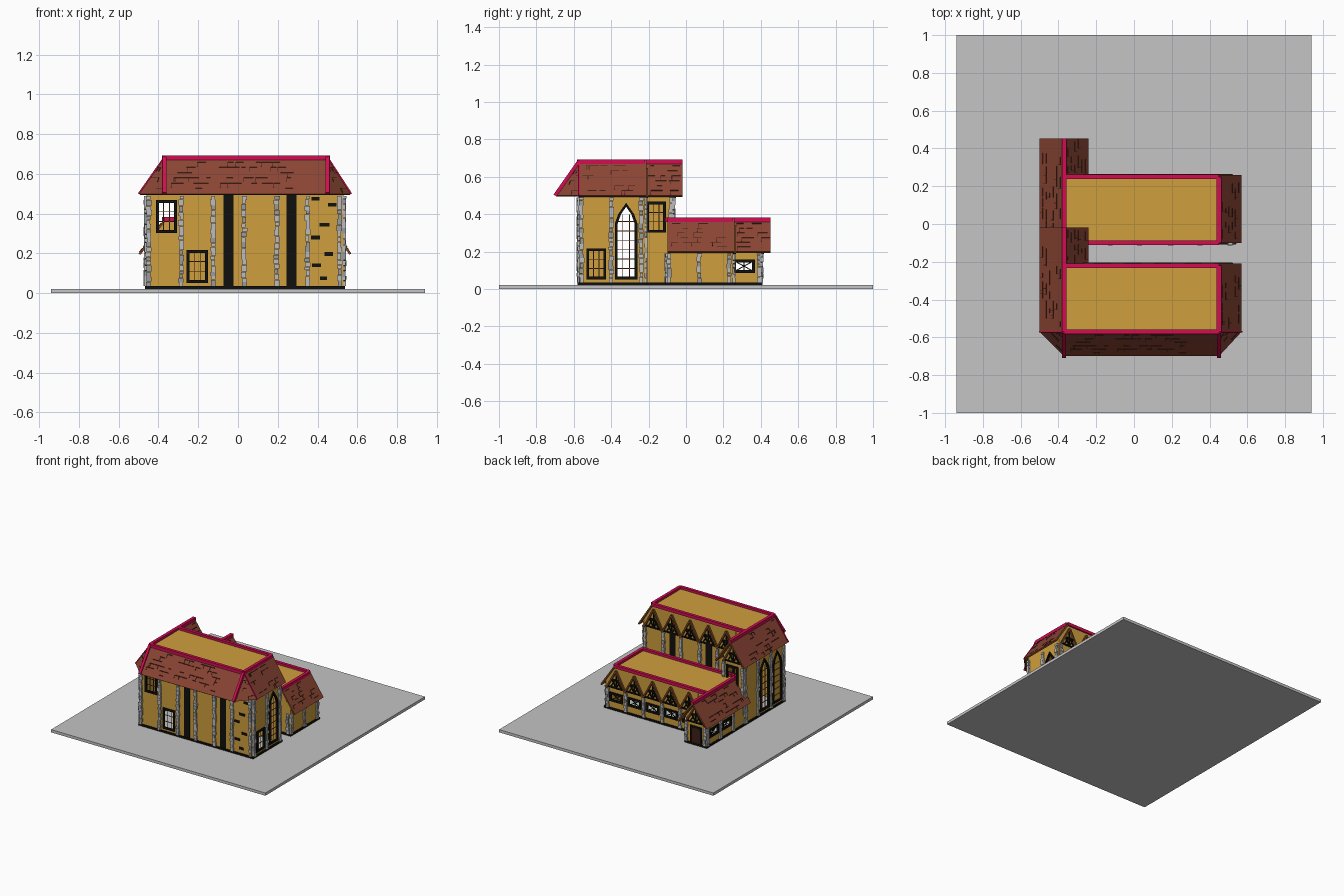
import bpy, bmesh, random
from mathutils import Matrix, Vector

if "Cube" in bpy.data.objects:
    bpy.data.objects.remove(bpy.data.objects["Cube"])
random.seed(4)

def srgb(c):
    return c / 12.92 if c < 0.04 else ((c + 0.055) / 1.055) ** 2.4

def material(name, r, g, b):
    m = bpy.data.materials.new(name)
    m.diffuse_color = (srgb(r), srgb(g), srgb(b), 1)
    m.use_nodes = True
    m.node_tree.nodes["Principled BSDF"].inputs["Base Color"].default_value = m.diffuse_color
    return m

OCHRE = material("ochre plaster", .81, .62, .24)
BROWN = material("brown roof tile", .54, .27, .20)
DARK = material("dark tile joint", .24, .12, .09)
CRIMSON = material("crimson ridge", .82, .05, .32)
STONE = material("light stone", .74, .74, .74)
SLATE = material("grey stone", .60, .61, .62)
GROUND = material("grey base", .77, .77, .77)
BLACK = material("black timber", .06, .06, .05)
WOOD = material("brown wood", .48, .28, .13)

def finish(name, bm, mats):
    me = bpy.data.meshes.new(name)
    bm.to_mesh(me)
    bm.free()
    for m in mats:
        me.materials.append(m)
    ob = bpy.data.objects.new(name, me)
    bpy.context.collection.objects.link(ob)
    return ob

# Batches collect many small boxes of one colour into one object
batches = {}
def box(batch, mat, centre, size, rot=None):
    bm = batches.setdefault(batch, (bmesh.new(), mat))[0]
    M = Matrix.Translation(centre) @ (rot or Matrix()) @ Matrix.Diagonal((*size, 1))
    bmesh.ops.create_cube(bm, size=1, matrix=M)

def beam(batch, mat, p, q, w, h=None):
    p, q = Vector(p), Vector(q)
    rot = (q - p).to_track_quat('X', 'Z').to_matrix().to_4x4()
    box(batch, mat, (p + q) / 2, ((q - p).length, w, h or w), rot)

# A wall side: sign of horizontal axis, horizontal direction, outward normal
SIDES = {"front": (1, Vector((1, 0, 0)), Vector((0, -1, 0))),
         "back": (-1, Vector((-1, 0, 0)), Vector((0, 1, 0))),
         "right": (1, Vector((0, 1, 0)), Vector((1, 0, 0))),
         "left": (-1, Vector((0, -1, 0)), Vector((-1, 0, 0)))}

def at(side, pos, u, z, out=0):
    s, h, n = SIDES[side]
    return h * (s * u) + Vector((0, 0, z)) + n * (out + pos * (n.x + n.y))

def panel(name, side, pos, loops, depth, mat, out=0.0):
    """Upright flat plate; the loops after the first are holes."""
    s, h, n = SIDES[side]
    cu = bpy.data.curves.new(name, 'CURVE')
    cu.dimensions, cu.fill_mode, cu.extrude = '2D', 'BOTH', depth / 2
    for loop in loops:
        sp = cu.splines.new('POLY')
        sp.points.add(len(loop) - 1)
        for pt, (u, z) in zip(sp.points, loop):
            pt.co = (s * u, z, 0, 1)
        sp.use_cyclic_u = True
    tmp = bpy.data.objects.new(name, cu)
    bpy.context.collection.objects.link(tmp)
    dg = bpy.context.evaluated_depsgraph_get()
    me = bpy.data.meshes.new_from_object(tmp.evaluated_get(dg))
    bpy.data.objects.remove(tmp)
    o = at(side, pos, 0, 0, out + depth / 2)
    me.transform(Matrix(((h.x, 0, n.x, o.x), (h.y, 0, n.y, o.y), (0, 1, 0, o.z), (0, 0, 0, 1))))
    me.materials.clear()
    me.materials.append(mat)
    bpy.context.collection.objects.link(bpy.data.objects.new(name, me))

def outline(win, g=0.0):
    kind, u, w, z0, z1 = win
    a, b = u - w / 2 - g, u + w / 2 + g
    if kind == "arch":
        zs, r = z1 - .10, z1 - z0
        return [(a, z0 - g), (b, z0 - g), (b, zs), (u + w * .33 + g, zs + .05),
                (u, z1 + g * 1.4), (u - w * .33 - g, zs + .05), (a, zs)]
    return [(a, z0 - g), (b, z0 - g), (b, z1 + g), (a, z1 + g)]

def wall(name, side, pos, shape, wins=(), cols=(), top=.49):
    panel(name, side, pos, [shape] + [outline(w) for w in wins], .012, OCHRE, -.012)
    us = [p[0] for p in shape]
    beam("plinth", BLACK, at(side, pos, min(us) - .008, .028), at(side, pos, max(us) + .008, .028), .018, .016)
    for win in wins:
        kind, u, w, z0, z1 = win
        panel(name + "_window_frame", side, pos, [outline(win, .008), outline(win, -.007)], .014, BLACK, -.005)
        if kind == "cross":    # framed lattice window
            for a, b in ((z0, z1), (z1, z0)):
                beam("lattice", BLACK, at(side, pos, u - w / 2, a, -.004), at(side, pos, u + w / 2, b, -.004), .005)
            beam("lattice", BLACK, at(side, pos, u, z0, -.004), at(side, pos, u, z1, -.004), .005)
            continue
        for k in (-1, 1):
            beam("glazing_bars", WOOD, at(side, pos, u + k * w / 6, z0, -.004), at(side, pos, u + k * w / 6, z1 - (.05 if kind == "arch" else 0), -.004), .004)
        n = 7 if kind == "arch" else 3
        for i in range(1, n):
            z = z0 + (z1 - z0) * i / n * (.9 if n == 7 else 1)
            beam("glazing_bars", WOOD, at(side, pos, u - w / 2, z, -.004), at(side, pos, u + w / 2, z, -.004), .004)
    for u in cols:             # piled stone pilasters
        z, i = .035, 0
        while z < top - .005:
            hgt = min(random.uniform(.018, .034), top - z)
            c = at(side, pos, u + random.uniform(-.003, .003), z + hgt / 2, .003)
            wd, dp = random.uniform(.018, .028), random.uniform(.014, .024)
            size = (wd, dp, hgt * .93) if side in ("front", "back") else (dp, wd, hgt * .93)
            box(*(("grey_stones", SLATE) if random.random() < .3 else ("light_stones", STONE)), c, size)
            z += hgt

def roof(name, a, b, c, d, marks=26):
    """Slab: ridge a-b, eave c-d; a == b gives a triangular hip."""
    a, b, c, d = map(Vector, (a, b, c, d))
    pts = [a, c, d] if a == b else [a, b, c, d]
    n = (pts[1] - pts[0]).cross(pts[2] - pts[0]).normalized()
    if n.z < 0:
        n, pts = -n, pts[::-1]
    bm = bmesh.new()
    top = [bm.verts.new(p) for p in pts]
    low = [bm.verts.new(p - n * .012) for p in pts]
    bm.faces.new(top)
    bm.faces.new(low[::-1]).material_index = 1
    for i in range(len(pts)):
        j = (i + 1) % len(pts)
        bm.faces.new((top[i], low[i], low[j], top[j])).material_index = 1
    finish(name, bm, (BROWN, WOOD))
    for k in range(marks):     # tile joints
        v = random.randint(1, 6) / 7
        l, r = a.lerp(d, v), b.lerp(c, v)
        u = random.uniform(.05, .9)
        ln = min(random.uniform(.02, .06), (r - l).length * .3)
        e = (r - l).normalized()
        p = l.lerp(r, u * .85) + n * .001
        beam("tile_joints", DARK, p, p + e * ln, .003, .003)
        if k % 2:
            q = p + (d - a).lerp(c - b, u) * .11
            beam("tile_joints", DARK, p, q, .003, .003)

XL, XR, XW, RL, RR = -.46, .53, -.28, -.37, .45
EL, ER, EW = -.50, .57, -.24
BAYS = [-.205, -.045, .115, .275, .435]
XCOLS = [-.45, -.285, -.125, .03, .195, .35, .51]

def building(nm, yf, yb, yw, ze, zr, hip, wins):
    zw, zt, top = ze + .035, zr - .02, ze - .01
    rect = lambda a, b: [(a, .02), (b, .02), (b, zw), (a, zw)]
    ys = [yf + .01 + .16 * i for i in range(4)]
    # walls
    wall(nm + "_front_wall", "front", yf, rect(XL, XR) if hip else
         [(XL, .02), (XR, .02), (XR, zw), (RR, zt), (RL, zt), (XL, zw)], wins.get("front", ()), XCOLS, top)
    wall(nm + "_right_wall", "right", XR, rect(yf, yb), wins.get("right", ()), ys[:3], top)
    wall(nm + "_left_wall", "left", XL, rect(yf, yw), wins.get("left", ()), ys, top)
    wall(nm + "_back_wall", "back", yb, [(XW, .02), (XR, .02), (XR, zw), (RR, zt), (XW, zt)],
         wins.get("back", ()), XCOLS[2:], top)
    wall(nm + "_wing_side", "right", XW, rect(yb, yw), wins.get("wing", ()), ys[3:], top)
    wall(nm + "_wing_gable", "back", yw, [(XL, .02), (XW, .02), (XW, zw), (RL, zt), (XL, zw)],
         wins.get("gable", ()), XCOLS[:2], top)
    # flat deck inside the ridges
    box(nm + "_flat_deck", OCHRE, ((RL + RR) / 2, (yf + yb) / 2, zr - .015), (RR - RL, yb - yf, .01))
    # roof slopes
    yo = yw + .052
    roof(nm + "_left_slope", (RL, yf, zr), (RL, yo, zr), (EL, yo, ze), (EL, yf, ze))
    roof(nm + "_right_slope", (RR, yf, zr), (RR, yb + .01, zr), (ER, yb + .01, ze), (ER, yf, ze), 18)
    roof(nm + "_wing_slope", (RL, yb, zr), (RL, yo, zr), (EW, yo, ze), (EW, yb, ze), 14)
    if hip:
        ye = yf - .13
        roof(nm + "_front_slope", (RL, yf, zr), (RR, yf, zr), (RR, ye, ze), (RL, ye, ze), 40)
        for x, e in ((RL, EL), (RR, ER)):
            roof(nm + "_corner_hip", (x, yf, zr), (x, yf, zr), (e, yf, ze), (x, ye, ze), 8)
            beam("ridges", CRIMSON, (x, yf, zr), (x, ye, ze), .02)
            beam("ridges", CRIMSON, (x, yf, zr), (e, yf, ze), .008)
    # crimson ridges
    for p, q in (((RL, yf), (RL, yo)), ((RR, yf), (RR, yb)), ((RL, yf), (RR, yf)), ((RL, yb), (RR, yb))):
        beam("ridges", CRIMSON, (*p, zr - .004), (*q, zr - .004), .024)
    # timbered gablets along the back, and the wing gable
    h = (zr - ze) * .78
    for x, y, hw, gh in [(x, yb, .08, h) for x in BAYS] + [(RL, yw, .085, h)]:
        P = lambda u, z: at("back", y, x + u, ze + z, .005)
        for k in (-1, 1):
            beam("gablet_rafters", WOOD, P(k * hw, -.01), P(0, gh), .022, .012)
            beam("gablet_braces", BLACK, P(k * hw * .6, .0), P(0, gh * .55), .01, .007)
            beam("gablet_braces", BLACK, P(0, 0), P(k * hw * .45, gh * .45), .01, .007)
        beam("gablet_braces", BLACK, P(-hw * .9, 0), P(hw * .9, 0), .012, .009)
        beam("gablet_braces", BLACK, P(-hw * .5, gh * .45), P(hw * .5, gh * .45), .011, .008)
        beam("gablet_braces", BLACK, P(0, 0), P(0, gh * .9), .008, .008)

sq = lambda u, z: ("rect", u, .09, z, z + .15)
cross = lambda u: ("cross", u, .10, .095, .15)
arch = ("arch", -.32, .105, .06, .45)
building("hall", -.57, -.22, -.07, .50, .685, True, {
    "front": [sq(-.36, .31), sq(-.205, .06)], "right": [sq(-.48, .06), arch],
    "left": [arch], "wing": [sq(-.16, .31)], "gable": [sq(-.36, .31)]})
building("annex", -.10, .25, .40, .20, .375, False, {
    "left": [cross(.31), cross(.15)], "wing": [cross(.31)],
    "back": [cross(x) for x in BAYS]})

# blind arch on the left wall
blind = ("arch", -.48, .10, .06, .45)
panel("blind_arch_frame", "left", XL, [outline(blind, .008), outline(blind, -.007)], .009, BLACK)
for i in range(1, 7):
    beam("glazing_bars", WOOD, at("left", XL, -.53, .06 + .05 * i, .002), at("left", XL, -.43, .06 + .05 * i, .002), .004)

# black slits on the hall
for side, pos in (("front", -.57), ("back", -.22)):
    for x in (-.047, .27):
        panel("black_slit", side, pos, [outline(("rect", x, .05, .03, .495))], .004, BLACK)

# exposed dark bricks
for x, z in ((.39, .475), (.475, .445), (.435, .345), (.39, .28), (.457, .197), (.395, .14), (.43, .075)):
    panel("exposed_brick", "front", -.57, [outline(("rect", x, random.uniform(.03, .05), z - .009, z + .009))], .006, BLACK)

# arched door at the end of the annex wing
door = [(-.41, .03), (-.33, .03), (-.33, .13), (-.345, .155), (-.395, .155), (-.41, .13)]
panel("door", "back", .40, [door], .005, DARK)
panel("door_frame", "back", .40, [[(-.42, .03), (-.32, .03), (-.32, .17), (-.42, .17)], door], .009, BLACK)

# ground slab
box("base_slab", GROUND, (0, 0, .011), (1.88, 2, .022))

for name, (bm, mat) in batches.items():
    finish(name, bm, (mat,))
